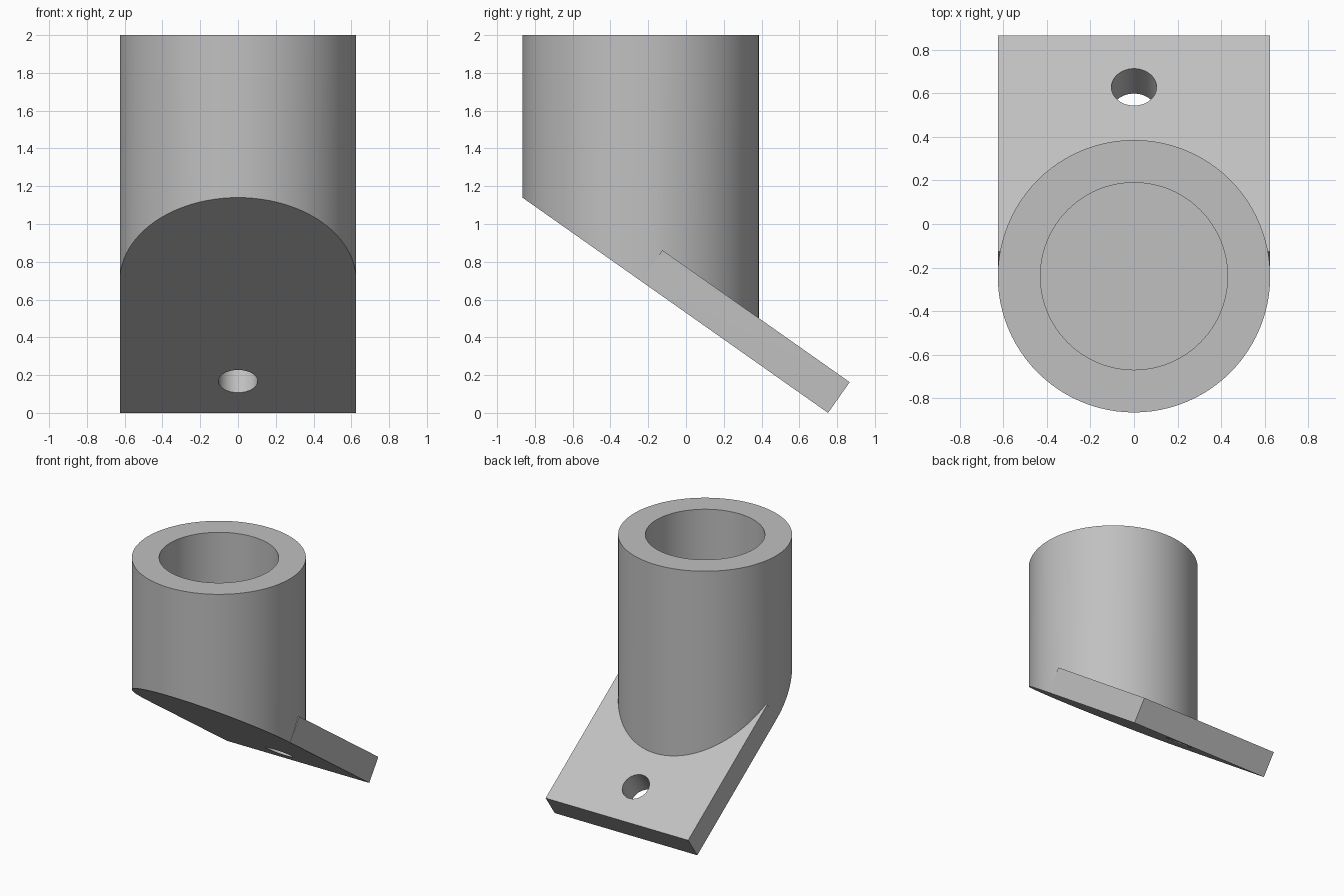
import bpy, math
from mathutils import Matrix, Vector

if "Cube" in bpy.data.objects:
    bpy.data.objects.remove(bpy.data.objects["Cube"], do_unlink=True)

R, BORE, CY = 0.626, 0.43, -0.24      # tube radius, bore radius, tube centre
FLOOR = 1.2                           # bottom of the blind bore
TILT = math.atan2(1.14, 1.618)        # slope of the mounting plate
END = Vector((0, 0.752, 0))           # lower edge of the plate
THICK = 0.199
UP = Vector((0, math.sin(TILT), math.cos(TILT)))
ROT = Matrix.Rotation(-TILT, 4, 'X')

grey = bpy.data.materials.new("light_grey")
grey.use_nodes = True
colour = (0.53, 0.53, 0.53, 1)
grey.diffuse_color = colour
grey.node_tree.nodes["Principled BSDF"].inputs["Base Color"].default_value = colour


def cylinder(name, radius, z0, z1, y, sides=96):
    bpy.ops.mesh.primitive_cylinder_add(vertices=sides, radius=radius, depth=z1 - z0,
                                        location=(0, y, (z0 + z1) / 2))
    ob = bpy.context.object
    ob.name = name
    ob.data.materials.append(grey)
    return ob


def tilted_box(name, width, length, low, high, overhang=0):
    """Box lying along the slope, ending at the plate's lower edge."""
    bpy.ops.mesh.primitive_cube_add(size=1)
    ob = bpy.context.object
    ob.name = name
    local = Vector((0, overhang - length / 2, (low + high) / 2))
    ob.data.transform(Matrix.Translation(END) @ ROT @ Matrix.Translation(local)
                      @ Matrix.Diagonal((width, length, high - low, 1)))
    ob.data.materials.append(grey)
    return ob


def boolean(target, tool, operation):
    mod = target.modifiers.new(tool.name, 'BOOLEAN')
    mod.object, mod.operation, mod.solver = tool, operation, 'EXACT'
    bpy.context.view_layer.objects.active = target
    bpy.ops.object.modifier_apply(modifier=mod.name)
    bpy.data.objects.remove(tool, do_unlink=True)


# Tube and plate, both overlong underneath
body = cylinder("angled_tube_mount", R, -0.6, 2, CY)
plate_length = (END.y - CY) / math.cos(TILT)
boolean(body, tilted_box("plate", 2 * R, plate_length, -0.1, THICK), 'UNION')

# Trim the underside along the slope
boolean(body, tilted_box("underside_cutter", 4, 6, -3, 0, 2), 'DIFFERENCE')

# Blind bore from the top
boolean(body, cylinder("bore_cutter", BORE, FLOOR, 2.3, CY), 'DIFFERENCE')

# Screw hole square to the plate
hole = cylinder("screw_hole_cutter", 0.104, -0.5, 0.5, 0, 48)
hole.matrix_world = Matrix.Translation((0, 0.629, 0.33)) @ ROT
bpy.context.view_layer.update()
boolean(body, hole, 'DIFFERENCE')

bpy.ops.object.select_all(action='DESELECT')
body.select_set(True)
bpy.context.view_layer.objects.active = body
bpy.ops.object.shade_smooth_by_angle(angle=math.radians(30))
